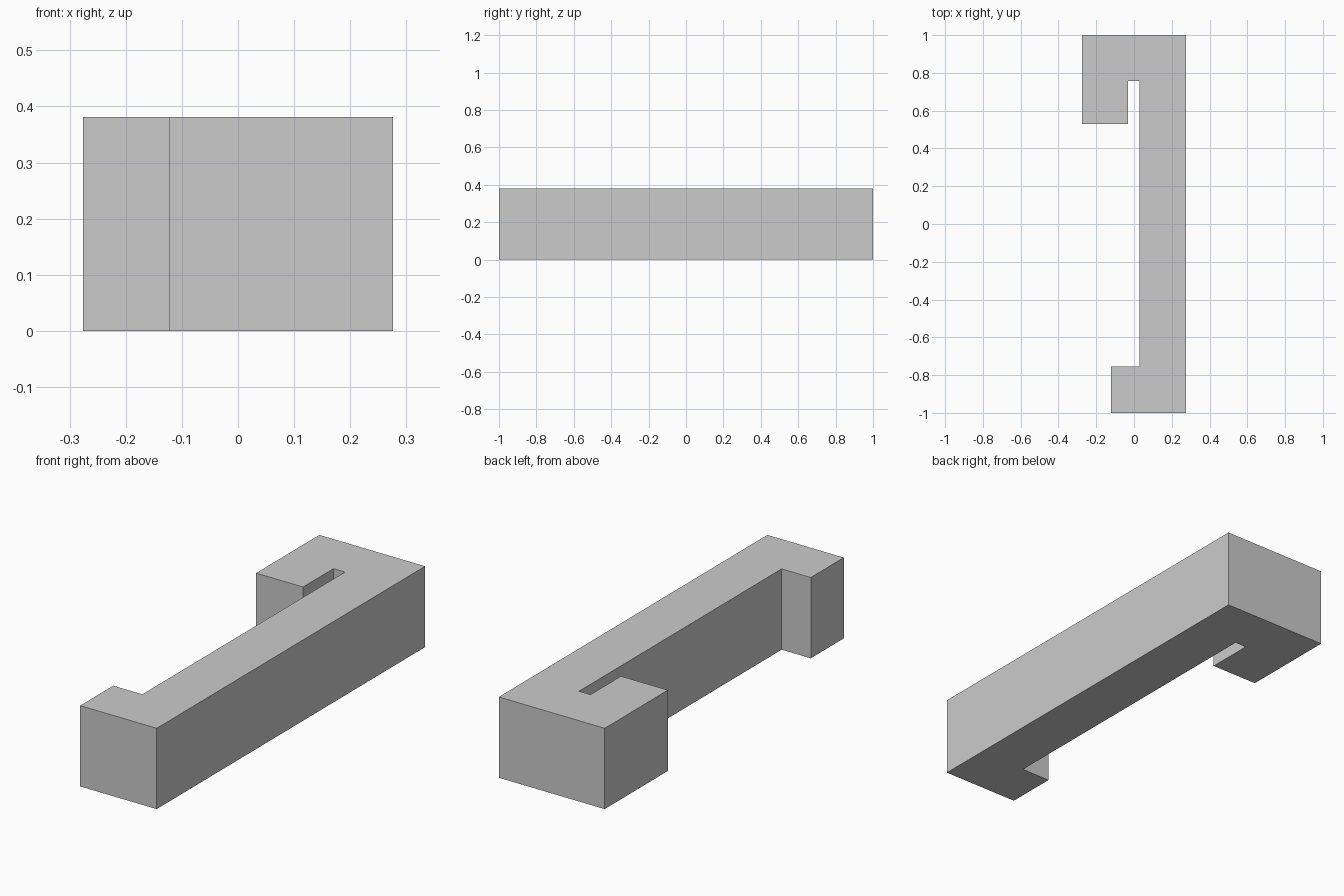
import bpy, bmesh

if "Cube" in bpy.data.objects:
    bpy.data.objects.remove(bpy.data.objects["Cube"])

HEIGHT = 0.381
# Plan outline of the hooked bar, counter-clockwise from the foot
OUTLINE = [
    (-0.123, -1.0), (0.276, -1.0), (0.276, 1.0), (-0.276, 1.0),
    (-0.276, 0.529), (-0.031, 0.529), (-0.031, 0.756), (0.029, 0.756),
    (0.029, -0.754), (-0.123, -0.754),
]


def extrude_profile(name, outline, height):
    bm = bmesh.new()
    base = bm.faces.new([bm.verts.new((x, y, 0)) for x, y in outline])
    top = bmesh.ops.extrude_face_region(bm, geom=[base], use_keep_orig=True)
    verts = [v for v in top["geom"] if isinstance(v, bmesh.types.BMVert)]
    bmesh.ops.translate(bm, verts=verts, vec=(0, 0, height))
    bmesh.ops.recalc_face_normals(bm, faces=bm.faces)
    mesh = bpy.data.meshes.new(name)
    bm.to_mesh(mesh)
    bm.free()
    obj = bpy.data.objects.new(name, mesh)
    bpy.context.collection.objects.link(obj)
    return obj


# Bar with a hook at the back and a short foot at the front
extrude_profile("hooked_bar", OUTLINE, HEIGHT)
